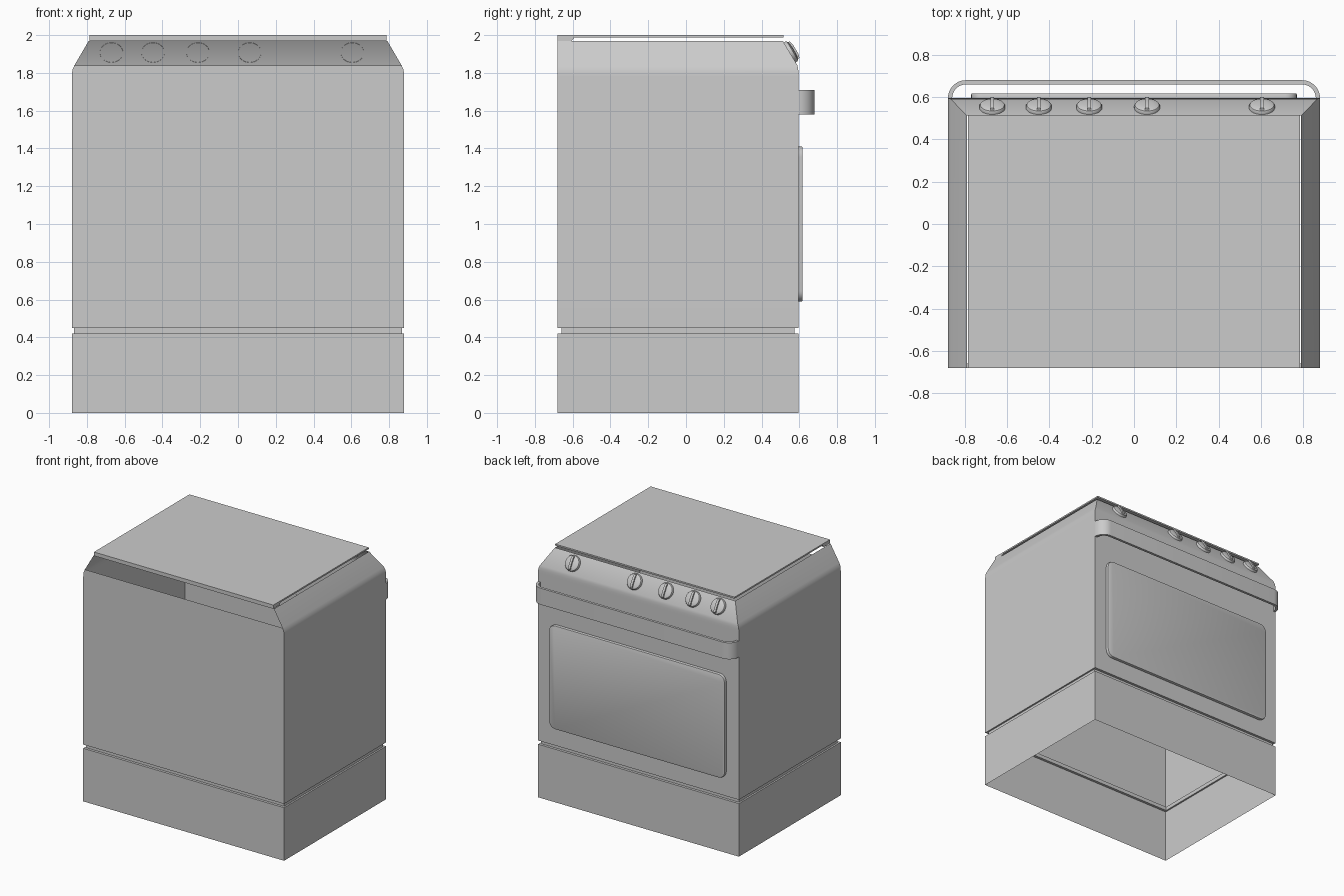
import bpy, bmesh, math
from mathutils import Vector, Matrix

if "Cube" in bpy.data.objects:
    bpy.data.objects.remove(bpy.data.objects["Cube"])


def finish(name, bm, matrix=Matrix()):
    bmesh.ops.recalc_face_normals(bm, faces=bm.faces)
    bm.transform(matrix)
    me = bpy.data.meshes.new(name)
    bm.to_mesh(me)
    bm.free()
    ob = bpy.data.objects.new(name, me)
    bpy.context.collection.objects.link(ob)
    bpy.ops.object.select_all(action='DESELECT')
    ob.select_set(True)
    bpy.context.view_layer.objects.active = ob
    bpy.ops.object.shade_smooth_by_angle(angle=math.radians(30))
    return ob


def prism(name, points, direction, matrix=Matrix(), bevel=0):
    """Extrude a closed outline along a direction."""
    bm = bmesh.new()
    face = bm.faces.new([bm.verts.new(p) for p in points])
    ext = bmesh.ops.extrude_face_region(bm, geom=[face], use_keep_orig=True)
    top = [v for v in ext['geom'] if isinstance(v, bmesh.types.BMVert)]
    bmesh.ops.translate(bm, verts=top, vec=direction)
    if bevel:
        edges = [e for e in bm.edges if all(v in top for v in e.verts)]
        bmesh.ops.bevel(bm, geom=edges, offset=bevel, segments=2, profile=0.5, affect='EDGES')
    return finish(name, bm, matrix)


def arc(cx, cy, r, a0, a1, n=8):
    steps = [math.radians(a0 + (a1 - a0) * i / n) for i in range(n + 1)]
    return [(cx + r * math.cos(a), cy + r * math.sin(a)) for a in steps]


# Sheet-metal shell, open below and behind the control panel
def shell(name, levels):
    bm = bmesh.new()
    rings = []
    for z, hx, front, back in levels:
        rings.append([bm.verts.new(p) for p in
                      ((-hx, back, z), (-hx, front, z), (hx, front, z), (hx, back, z))])
    for low, high in zip(rings, rings[1:]):
        sides = 3 if high[0].co.z > 1.9 else 4
        for i in range(sides):
            j = (i + 1) % 4
            bm.faces.new((low[i], low[j], high[j], high[i]))
    return finish(name, bm)


shell("oven_body", [
    (0, .88, .595, -.68), (.42, .88, .595, -.68),
    (.42, .867, .575, -.66), (.45, .867, .575, -.66),
    (.45, .88, .595, -.68), (1.78, .88, .595, -.68),
    (1.80, .879, .595, -.68), (1.82, .875, .594, -.68),
    (1.84, .866, .59, -.68), (1.97, .79, .512, -.68)])

# Lid with thicker hinge strip along the back
lid = [(-.68, 1.97), (-.605, 1.97), (-.59, 1.988), (.515, 1.988), (.515, 2), (-.68, 2)]
prism("lid", [(-.786, y, z) for y, z in lid], Vector((1.572, 0, 0)))

# Door window panel
corners = [(.715, 1.355, 0), (-.715, 1.355, 90), (-.715, .645, 180), (.715, .645, 270)]
outline = [p for x, z, a in corners for p in arc(x, z, .055, a, a + 90, 6)]
prism("door_window", [(x, .594, z) for x, z in outline], Vector((0, .024, 0)), bevel=.006)

# Wraparound door handle
outer = [(.88, .593)] + arc(.795, .595, .085, 0, 90) + arc(-.795, .595, .085, 90, 180) + [(-.88, .593)]
inner = [(-.86, .593)] + arc(-.795, .595, .065, 180, 90) + arc(.795, .595, .065, 90, 0) + [(.86, .593)]
prism("door_handle", [(x, y, 1.58) for x, y in outer + inner], Vector((0, 0, .13)))


# Knobs: domed disc with a raised grip, tilted to the panel
def knob(i, x):
    normal = Vector((0, .13, .078)).normalized()
    up = Vector((0, -.078, .13)).normalized()
    side = up.cross(normal)
    m = Matrix((side, up, normal)).transposed().to_4x4()
    m.translation = (x, .549, 1.908)
    bm = bmesh.new()
    n = 32
    rings = []
    for r, h in ((.061, -.002), (.061, .010), (.057, .017), (.046, .022), (.025, .025)):
        rings.append([bm.verts.new((px, py, h)) for px, py in arc(0, 0, r, 0, 360, n)[:-1]])
    for a, b in zip(rings, rings[1:]):
        for k in range(n):
            bm.faces.new((a[k], a[(k + 1) % n], b[(k + 1) % n], b[k]))
    bm.faces.new(rings[-1])
    finish(f"knob_{i}", bm, m)
    grip = [(-.054, .014), (.054, .014), (.05, .03), (.03, .036), (-.03, .036), (-.05, .03)]
    prism(f"knob_grip_{i}", [(-.009, y, z) for y, z in grip], Vector((.018, 0, 0)), m)


for i, x in enumerate((-.67, -.45, -.212, .062, .605)):
    knob(i + 1, x)
